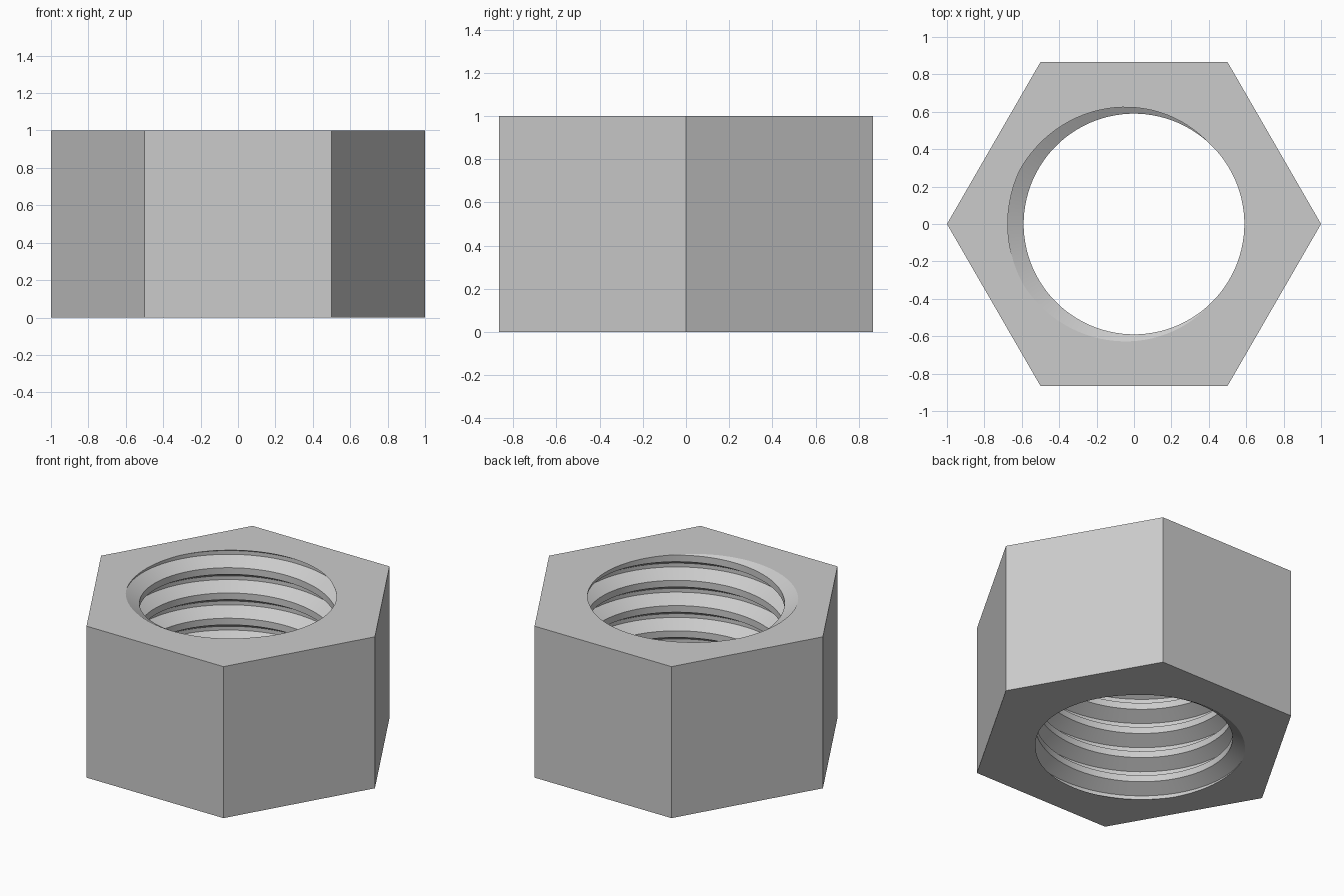
import bpy
import bmesh
from math import radians, tau, cos, sin

cube = bpy.data.objects.get("Cube")
if cube:
    bpy.data.objects.remove(cube, do_unlink=True)

HEIGHT = 1.0
MINOR, MAJOR = 0.59, 0.675      # thread crest and root radii
PITCH = HEIGHT / 6
ROOT, FLANK = 0.0125, 0.049     # half root width, flank height
STEPS = 96                      # segments per turn
START = radians(182)            # where the groove meets the top face

steel = bpy.data.materials.new("plain_grey_steel")
steel.use_nodes = True
steel.diffuse_color = (0.6, 0.6, 0.6, 1)
steel.node_tree.nodes["Principled BSDF"].inputs["Base Color"].default_value = (0.6, 0.6, 0.6, 1)

bm = bmesh.new()

# Right-hand internal thread: groove profile swept along a helix past both ends
profile = [(MINOR, -ROOT - FLANK), (MAJOR, -ROOT), (MAJOR, ROOT), (MINOR, ROOT + FLANK)]
rows = []
for i in range(-8 * STEPS, 2 * STEPS + 1):
    turn = i / STEPS
    a = START + tau * turn
    rows.append([bm.verts.new((r * cos(a), r * sin(a), HEIGHT + PITCH * turn + dz))
                 for r, dz in profile])
for i in range(len(rows) - 1):
    low, high = rows[i], rows[i + 1]
    for k in range(3):
        bm.faces.new((low[k], high[k], high[k + 1], low[k + 1]))
    # Crest joins this turn to the next one up
    if i + STEPS + 1 < len(rows):
        bm.faces.new((low[3], high[3], rows[i + STEPS + 1][0], rows[i + STEPS][0]))

# Trim the thread flush with the end faces
for z, direction in ((0, -1), (HEIGHT, 1)):
    bmesh.ops.bisect_plane(bm, geom=bm.verts[:] + bm.edges[:] + bm.faces[:], dist=1e-6,
                           plane_co=(0, 0, z), plane_no=(0, 0, direction), clear_outer=True)
for f in bm.faces:
    f.smooth = True
rims = [[e for e in bm.edges if e.is_boundary and all(abs(v.co.z - z) < 1e-4 for v in e.verts)]
        for z in (0, HEIGHT)]

# Hexagonal outside
rings = [[bm.verts.new((cos(tau * k / 6), sin(tau * k / 6), z)) for k in range(6)]
         for z in (0, HEIGHT)]
for k in range(6):
    n = (k + 1) % 6
    bm.faces.new((rings[0][k], rings[0][n], rings[1][n], rings[1][k]))

# Flat end faces between hexagon and bore
for ring, rim, side in zip(rings, rims, (-1, 1)):
    outline = [bm.edges.get((ring[k], ring[(k + 1) % 6])) for k in range(6)]
    bmesh.ops.triangle_fill(bm, edges=outline + rim, use_beauty=True, normal=(0, 0, side))

bmesh.ops.recalc_face_normals(bm, faces=bm.faces[:])

# Crisp edges on thread corners and rims
for e in bm.edges:
    if len(e.link_faces) == 2:
        flat = any(not f.smooth for f in e.link_faces)
        e.smooth = not flat and e.calc_face_angle(0) < radians(28)

mesh = bpy.data.meshes.new("hex_nut")
bm.to_mesh(mesh)
bm.free()
mesh.materials.append(steel)
nut = bpy.data.objects.new("hex_nut", mesh)
bpy.context.collection.objects.link(nut)
